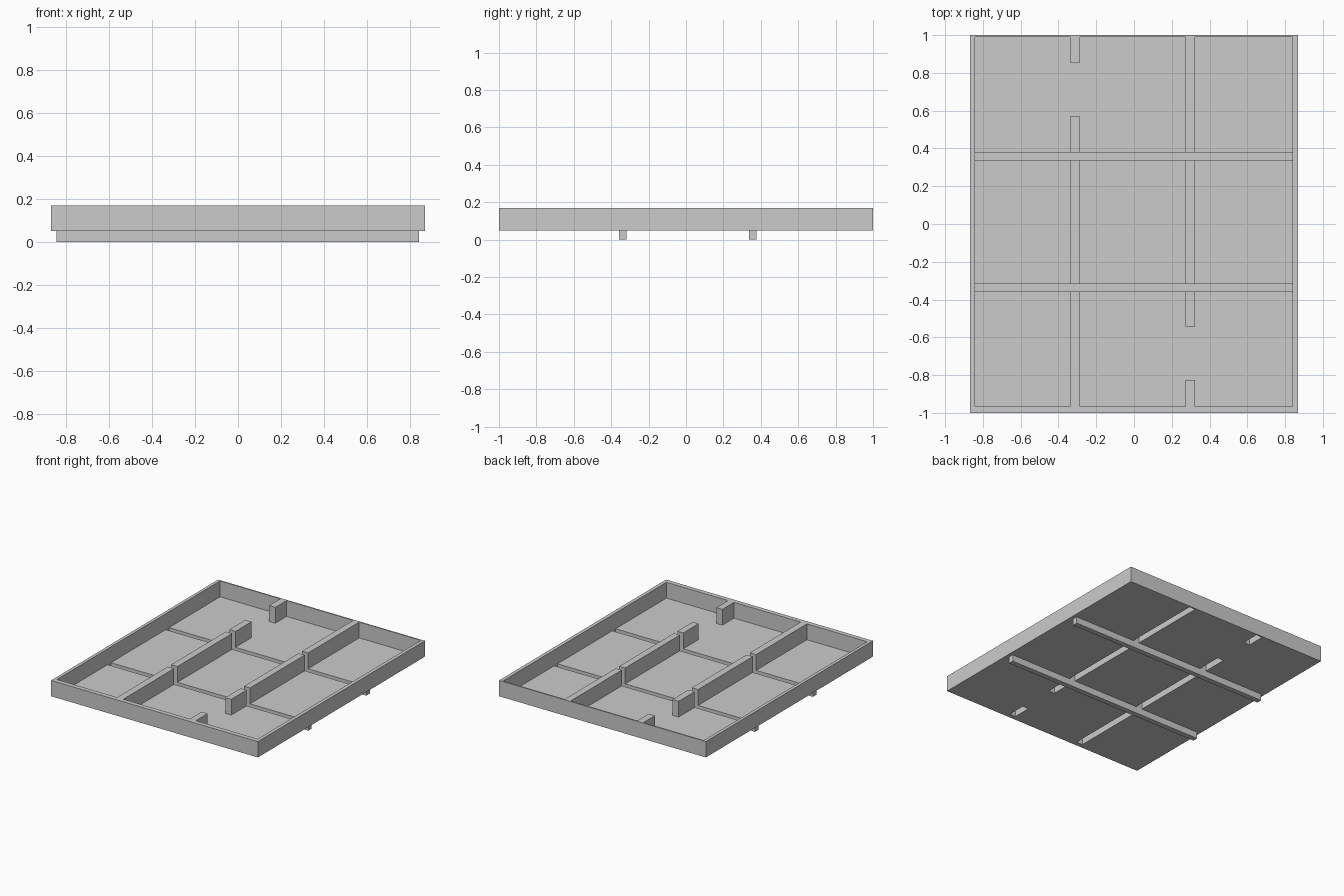
import bpy, bmesh

if "Cube" in bpy.data.objects:
    bpy.data.objects.remove(bpy.data.objects["Cube"], do_unlink=True)

FLOOR, TOP = 0.05, 0.17
OUTER = (-0.867, 0.867, -1.0, 1.0)       # x0, x1, y0, y1
INNER = (-0.843, 0.84, -0.965, 0.99)
CHANNELS = {"front": (-0.357, -0.317), "back": (0.338, 0.378)}
# ridge runs: name -> (x0, x1, y0, y1)
RUNS = {
    "right_ridge": (-0.338, -0.286, INNER[2], 0.57),
    "right_stub": (-0.338, -0.286, 0.855, INNER[3]),
    "left_ridge": (0.273, 0.323, -0.542, INNER[3]),
    "left_stub": (0.273, 0.323, INNER[2], -0.825),
}

grey = bpy.data.materials.new("light grey")
grey.use_nodes = True
grey.diffuse_color = (0.6, 0.6, 0.6, 1)
grey.node_tree.nodes["Principled BSDF"].inputs["Base Color"].default_value = (0.6, 0.6, 0.6, 1)


def finish(name, bm, flip=False):
    bmesh.ops.remove_doubles(bm, verts=bm.verts, dist=1e-5)
    if flip:
        bmesh.ops.reverse_faces(bm, faces=bm.faces)
    mesh = bpy.data.meshes.new(name)
    bm.to_mesh(mesh)
    bm.free()
    mesh.materials.append(grey)
    bpy.context.collection.objects.link(bpy.data.objects.new(name, mesh))


def corners(bm, rect, z):
    x0, x1, y0, y1 = rect
    return [bm.verts.new((x, y, z)) for x, y in ((x0, y0), (x1, y0), (x1, y1), (x0, y1))]


def bridge(bm, low, high):
    for i in range(4):
        j = (i + 1) % 4
        bm.faces.new((low[i], low[j], high[j], high[i]))


def open_box(name, rect, z_open, z_closed):
    """Thin shell with four sides and one closed end."""
    bm = bmesh.new()
    rim, cap = corners(bm, rect, z_open), corners(bm, rect, z_closed)
    bridge(bm, rim, cap)
    bm.faces.new(cap)
    finish(name, bm)


# Outer rim: rectangular ring
bm = bmesh.new()
loops = [corners(bm, r, z) for r, z in
         ((OUTER, FLOOR), (OUTER, TOP), (INNER, TOP), (INNER, FLOOR))]
for low, high in zip(loops, loops[1:] + loops[:1]):
    bridge(bm, low, high)
finish("outer_rim", bm)

# Channels sunk below the floor, open at the top
holes = []
for side, (y0, y1) in CHANNELS.items():
    rect = (INNER[0], INNER[1], y0, y1)
    open_box(side + "_channel", rect, FLOOR, 0)
    holes.append(rect)

# Hollow ridges, open underneath and interrupted by the channels
for name, (x0, x1, y0, y1) in RUNS.items():
    stops = [y0] + [y for c in CHANNELS.values() for y in c if y0 < y < y1] + [y1]
    for i in range(0, len(stops), 2):
        rect = (x0, x1, stops[i], stops[i + 1])
        open_box(f"{name}_{i // 2 + 1}", rect, FLOOR, TOP)
        holes.append(rect)

# Floor sheet, left open where the channels and ridges are
xs = sorted({x for r in holes + [INNER] for x in r[:2]})
ys = sorted({y for r in holes + [INNER] for y in r[2:]})
bm = bmesh.new()
for x0, x1 in zip(xs, xs[1:]):
    for y0, y1 in zip(ys, ys[1:]):
        cx, cy = (x0 + x1) / 2, (y0 + y1) / 2
        if not any(r[0] < cx < r[1] and r[2] < cy < r[3] for r in holes):
            bm.faces.new(corners(bm, (x0, x1, y0, y1), FLOOR))
finish("floor", bm)
